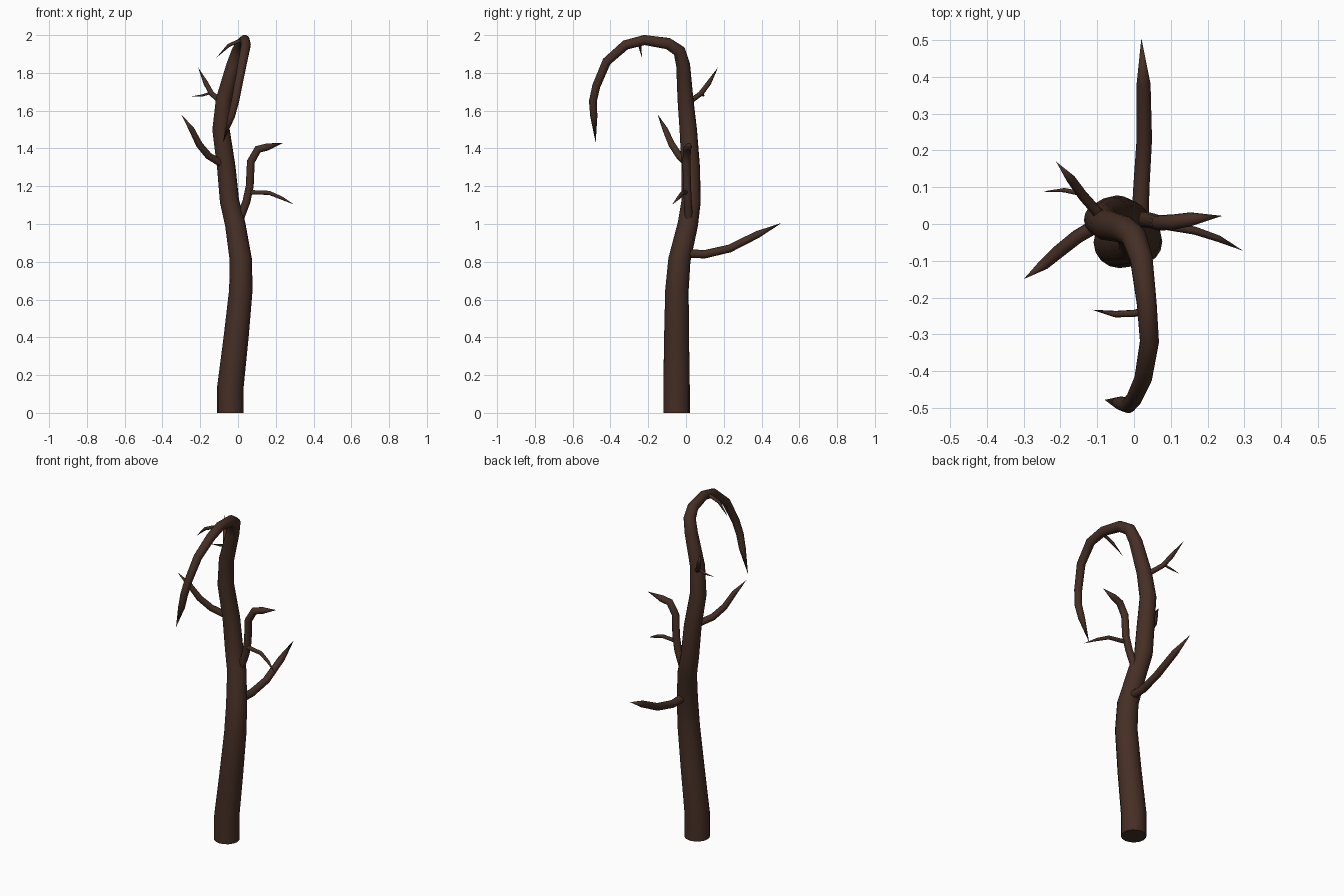
import bpy, bmesh, math
from mathutils import Vector

bark = bpy.data.materials.new("dark_bark")
bark.diffuse_color = (0.06, 0.028, 0.018, 1)


def limb(name, points, sides=12):
    """Tapered tube along (x, y, z, radius) points; radius 0 ends in a point."""
    path = [Vector(p[:3]) for p in points]
    bm = bmesh.new()
    rings, side, last = [], Vector((1, 0, 0)), len(path) - 1
    for i, (c, p) in enumerate(zip(path, points)):
        into = (c - path[i - 1]).normalized() if i > 0 else Vector()
        out = (path[i + 1] - c).normalized() if i < last else Vector()
        t = (into + out).normalized()
        # carry the frame along the path without twist
        side = side - t * side.dot(t)
        if side.length < 0.05:
            side = t.orthogonal()
        side.normalize()
        up = t.cross(side)
        if p[3] == 0:
            rings.append([bm.verts.new(c)])
            continue
        ring = []
        for k in range(sides):
            a = 2 * math.pi * k / sides
            ring.append(bm.verts.new(c + (side * math.cos(a) + up * math.sin(a)) * p[3]))
        rings.append(ring)
    for a, b in zip(rings, rings[1:]):
        for k in range(sides):
            n = (k + 1) % sides
            if len(b) == 1:
                bm.faces.new((a[k], a[n], b[0]))
            else:
                bm.faces.new((a[k], a[n], b[n], b[k]))
    bm.faces.new(rings[0][::-1])
    bmesh.ops.recalc_face_normals(bm, faces=bm.faces)
    mesh = bpy.data.meshes.new(name)
    bm.to_mesh(mesh)
    bm.free()
    mesh.materials.append(bark)
    obj = bpy.data.objects.new(name, mesh)
    bpy.context.collection.objects.link(obj)
    bpy.ops.object.select_all(action='DESELECT')
    obj.select_set(True)
    bpy.context.view_layer.objects.active = obj
    bpy.ops.object.shade_smooth_by_angle(angle=math.radians(50))


# Trunk, rising and arching over to a drooping tip
limb("trunk", [
    (-0.04, -0.05, 0, 0.07), (-0.04, -0.05, 0.14, 0.07),
    (-0.01, -0.05, 0.4, 0.066), (0.015, -0.048, 0.65, 0.062),
    (0.015, -0.035, 0.81, 0.059), (-0.015, 0.01, 1.0, 0.054),
    (-0.045, 0.027, 1.12, 0.051), (-0.062, 0.025, 1.3, 0.049),
    (-0.09, 0.012, 1.5, 0.046), (-0.075, -0.003, 1.66, 0.042),
    (-0.025, -0.015, 1.84, 0.037), (0.0, -0.035, 1.915, 0.034),
    (0.02, -0.095, 1.955, 0.031), (0.035, -0.22, 1.974, 0.027),
    (0.042, -0.32, 1.948, 0.026), (0.025, -0.42, 1.86, 0.024),
    (0.0, -0.475, 1.73, 0.022), (-0.015, -0.493, 1.65, 0.021),
    (-0.035, -0.488, 1.57, 0.019), (-0.08, -0.478, 1.43, 0)], 16)

# Low branch reaching backwards
limb("back_branch", [
    (0.015, -0.03, 0.845, 0.024), (0.02, 0.10, 0.84, 0.022),
    (0.028, 0.23, 0.87, 0.021), (0.026, 0.38, 0.945, 0.019),
    (0.02, 0.505, 1.005, 0)])

# Right branch with its twig
limb("right_branch", [
    (0.0, 0.015, 1.0, 0.021), (0.045, 0.01, 1.12, 0.021),
    (0.062, 0.005, 1.2, 0.021), (0.068, 0.003, 1.33, 0.021),
    (0.105, 0.005, 1.395, 0.021), (0.155, 0.013, 1.408, 0.019),
    (0.24, 0.022, 1.43, 0)])
limb("right_twig", [
    (0.06, 0.0, 1.168, 0.012), (0.165, -0.018, 1.165, 0.011),
    (0.23, -0.04, 1.138, 0.009), (0.297, -0.073, 1.103, 0)], 8)

# Left branch leaning forwards
limb("left_branch", [
    (-0.07, 0.015, 1.31, 0.02), (-0.155, -0.035, 1.36, 0.019),
    (-0.205, -0.075, 1.42, 0.018), (-0.245, -0.11, 1.5, 0.015),
    (-0.3, -0.15, 1.58, 0)])

# Upper left branch leaning backwards, with its twig
limb("upper_left_branch", [
    (-0.08, 0.01, 1.64, 0.015), (-0.14, 0.078, 1.69, 0.014),
    (-0.17, 0.12, 1.745, 0.013), (-0.212, 0.17, 1.83, 0)], 10)
limb("upper_left_twig", [
    (-0.145, 0.083, 1.695, 0.007), (-0.19, 0.092, 1.68, 0.006),
    (-0.25, 0.088, 1.675, 0)], 8)

# Small twig under the arch
limb("arch_twig", [
    (0.035, -0.235, 1.972, 0.011), (0.0, -0.243, 1.967, 0.01),
    (-0.05, -0.245, 1.945, 0.009), (-0.115, -0.233, 1.88, 0)], 8)
